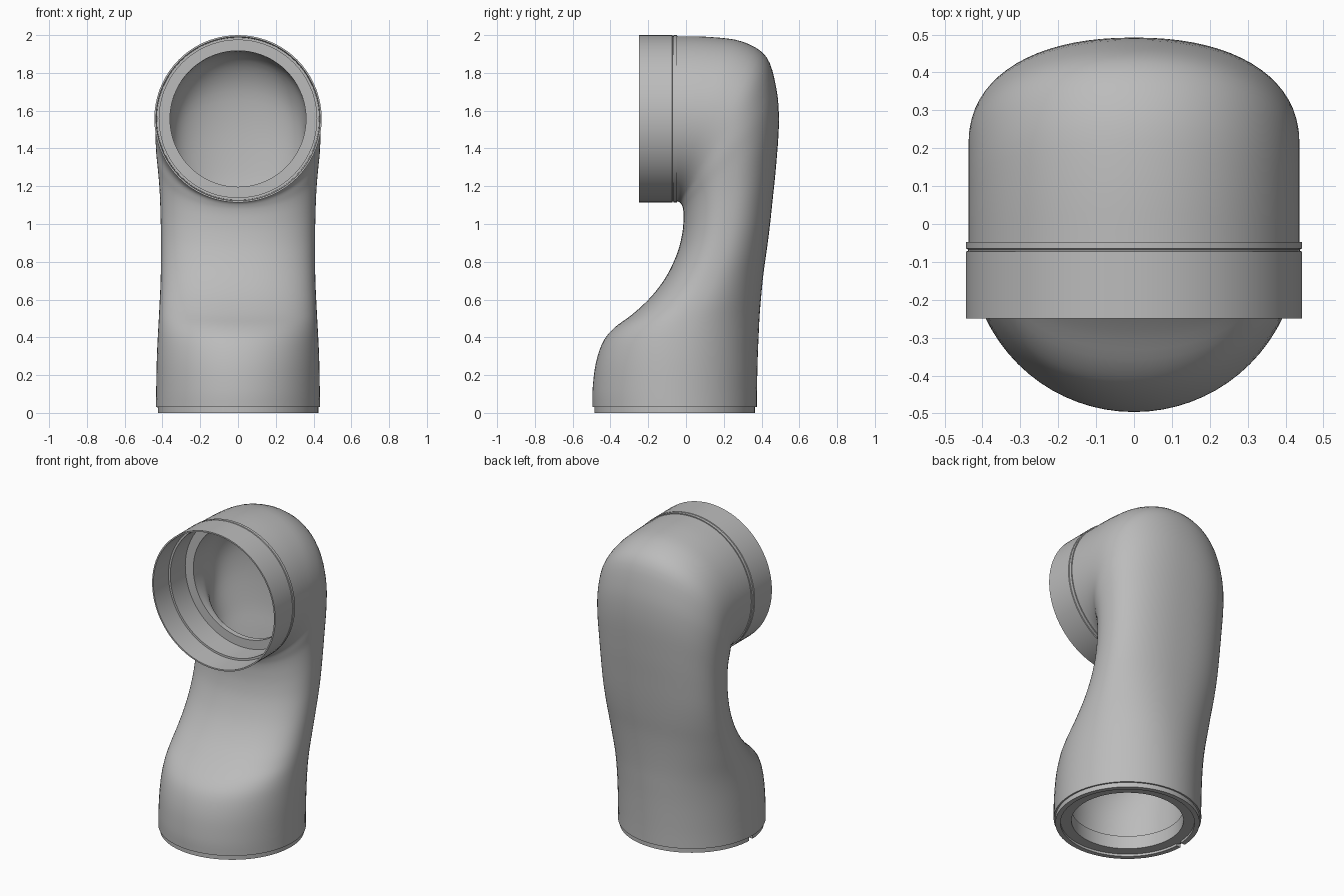
import bpy, bmesh, math
from mathutils import Vector

if "Cube" in bpy.data.objects:
    bpy.data.objects.remove(bpy.data.objects["Cube"])

SEG = 72
BASE_Y, COLLAR_Z = -0.06, 1.557

grey = bpy.data.materials.new("duct_grey")
grey.diffuse_color = (0.5, 0.5, 0.5, 1)
grey.use_nodes = True
grey.node_tree.nodes["Principled BSDF"].inputs["Base Color"].default_value = grey.diffuse_color


def ring(fy, fz, by, bz, w, n=2.0):
    """Closed section spanning front point F to back point B, half width w."""
    f, b = Vector((0, fy, fz)), Vector((0, by, bz))
    mid, half = (f + b) / 2, (b - f) / 2
    pts = []
    for i in range(SEG):
        a = 2 * math.pi * i / SEG
        c, s = math.cos(a), math.sin(a)
        p = mid + half * math.copysign(abs(c) ** (2 / n), c)
        p.x = w * math.copysign(abs(s) ** (2 / n), s)
        pts.append(p)
    return pts


def flat_ring(r, z):
    return ring(BASE_Y - r, z, BASE_Y + r, z, r)


def upright_ring(r, y):
    return ring(y, COLLAR_Z - r, y, COLLAR_Z + r, r)


def smooth_rows(rows, steps=4):
    """Catmull-Rom interpolation between section rows."""
    out = []
    for i in range(len(rows) - 1):
        p0, p1 = rows[max(i - 1, 0)], rows[i]
        p2, p3 = rows[i + 1], rows[min(i + 2, len(rows) - 1)]
        for k in range(steps):
            t = k / steps
            out.append([0.5 * (2 * b + (c - a) * t + (2 * a - 5 * b + 4 * c - d) * t * t
                               + (3 * b - a - 3 * c + d) * t ** 3)
                        for a, b, c, d in zip(p0, p1, p2, p3)])
    return out + [list(rows[-1])]


def loft(rows):
    rows = smooth_rows(rows)
    last = len(rows) - 1
    return [ring(*r, 2 + 0.3 * math.sin(math.pi * i / last) ** 2) for i, r in enumerate(rows)]


def closed_tube(name, rings):
    """Bridge consecutive rings, and the last back to the first."""
    bm = bmesh.new()
    loops = [[bm.verts.new(p) for p in r] for r in rings]
    for j, a in enumerate(loops):
        b = loops[(j + 1) % len(loops)]
        for i in range(SEG):
            k = (i + 1) % SEG
            bm.faces.new((a[i], a[k], b[k], b[i]))
    bmesh.ops.recalc_face_normals(bm, faces=bm.faces)
    mesh = bpy.data.meshes.new(name)
    bm.to_mesh(mesh)
    bm.free()
    mesh.materials.append(grey)
    obj = bpy.data.objects.new(name, mesh)
    bpy.context.collection.objects.link(obj)
    bpy.ops.object.select_all(action='DESELECT')
    obj.select_set(True)
    bpy.context.view_layer.objects.active = obj
    bpy.ops.object.shade_smooth_by_angle(angle=math.radians(30))
    return obj


# Outer sections along the bend: front y, z, back y, z, half width
outer = [
    (-.495, .03, .375, .03, .435), (-.495, .12, .376, .14, .433),
    (-.478, .26, .38, .30, .43), (-.44, .375, .385, .42, .425),
    (-.38, .45, .39, .52, .42), (-.28, .525, .40, .64, .415),
    (-.18, .62, .413, .76, .41), (-.10, .73, .43, .88, .408),
    (-.045, .85, .445, 1.0, .408), (-.02, .95, .46, 1.14, .41),
    (-.013, 1.03, .478, 1.32, .415), (-.015, 1.075, .492, 1.54, .425),
    (-.022, 1.10, .478, 1.72, .435), (-.03, 1.112, .425, 1.885, .437),
    (-.038, 1.117, .30, 1.965, .437), (-.044, 1.12, .13, 1.99, .437),
    (-.05, 1.12, -.05, 1.994, .437),
]


def inset(row, d=0.08):
    f, b = Vector(row[0:2]), Vector(row[2:4])
    step = (b - f).normalized() * d
    return (*(f + step), *(b - step), row[4] - d)


# Cavity follows the outer wall, then turns into the round front opening
inner = [inset(r) for r in outer[1:11]] + [
    (.075, 1.14, .415, 1.54, .35), (.083, 1.175, .38, 1.75, .355),
    (.088, 1.19, .27, 1.89, .36), (.09, 1.197, .09, 1.917, .36)]

# Bent pipe body with stepped front seat and recessed base
seat = [upright_ring(r, y) for r, y in
        ((.418, -.05), (.418, .055), (.36, .055))]
base = [flat_ring(r, z) for r, z in
        ((.355, .10), (.33, .10), (.33, .015), (.41, .015), (.41, .03))]
closed_tube("pipe_body", loft(outer) + seat + loft(inner)[::-1] + base)

# Front collar with a seam groove and stepped bore
closed_tube("front_collar", [upright_ring(r, y) for r, y in (
    (.443, -.25), (.443, -.073), (.438, -.071), (.438, -.067), (.443, -.065),
    (.443, -.047), (.417, -.047), (.417, -.10), (.430, -.10), (.434, -.25))])

# Base lip with a small locating notch on the left
lip = closed_tube("base_lip", [flat_ring(r, z) for r, z in (
    (.425, 0), (.425, .031), (.395, .031), (.395, 0))])
bpy.ops.mesh.primitive_cube_add(size=1, location=(-.42, BASE_Y, 0))
cutter = bpy.context.object
cutter.name = "notch_cutter"
cutter.scale = (.12, .04, .05)
cutter.hide_render = True
cutter.display_type = 'WIRE'
notch = lip.modifiers.new("notch", 'BOOLEAN')
notch.operation = 'DIFFERENCE'
notch.solver = 'EXACT'
notch.object = cutter
